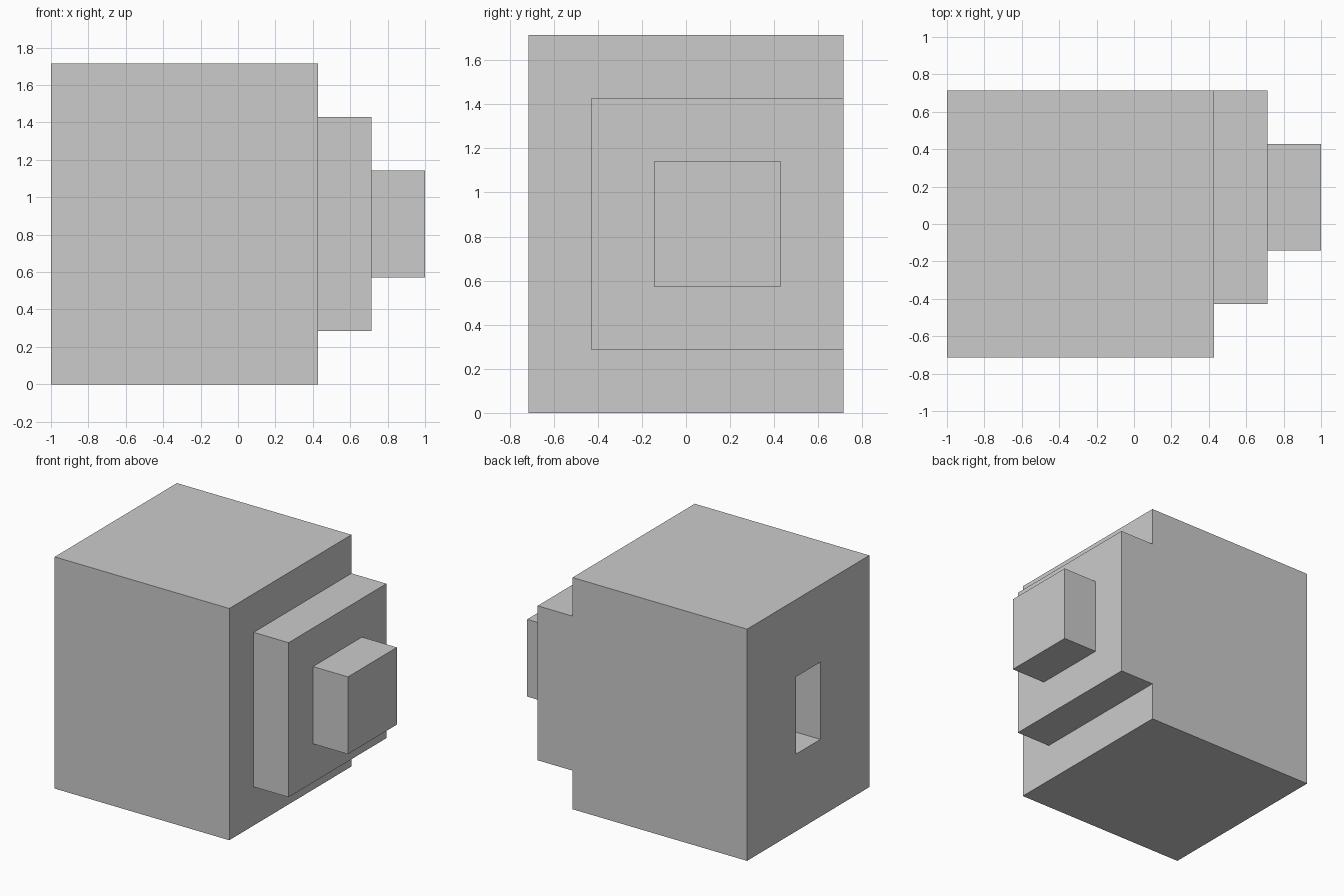
import bpy
import math

if "Cube" in bpy.data.objects:
    bpy.data.objects.remove(bpy.data.objects["Cube"])

U = 2 / 7  # grid step shared by every part


def box(name, x, y, z, helper=False):
    """Box spanning (min, max) on each axis, in grid steps."""
    spans = (x, y, z)
    bpy.ops.mesh.primitive_cube_add(size=1, location=[U * (a + b) / 2 for a, b in spans])
    ob = bpy.context.object
    ob.name = name
    ob.scale = [U * (b - a) for a, b in spans]
    bpy.ops.object.transform_apply(location=True, rotation=False, scale=True)
    ob.hide_render = ob.hide_viewport = helper
    return ob


# Main block
body = box("body", (-3.5, 1.5), (-2.5, 2.5), (0, 6))

# Stepped tiers on the right, and the slot in the left face
parts = [
    (box("middle_tier", (1, 2.5), (-1.5, 2.5), (1, 5), True), 'UNION'),
    (box("end_tier", (2, 3.5), (-0.5, 1.5), (2, 4), True), 'UNION'),
    (box("slot_cutter", (-4, -2.5), (-0.5, 0.5), (2, 4), True), 'DIFFERENCE'),
]
for part, operation in parts:
    mod = body.modifiers.new(part.name, 'BOOLEAN')
    mod.object = part
    mod.operation = operation
    mod.solver = 'EXACT'

# Merge coplanar faces where the tiers meet the body
flat = body.modifiers.new("merge_flat_faces", 'DECIMATE')
flat.decimate_type = 'DISSOLVE'
flat.angle_limit = math.radians(1)
